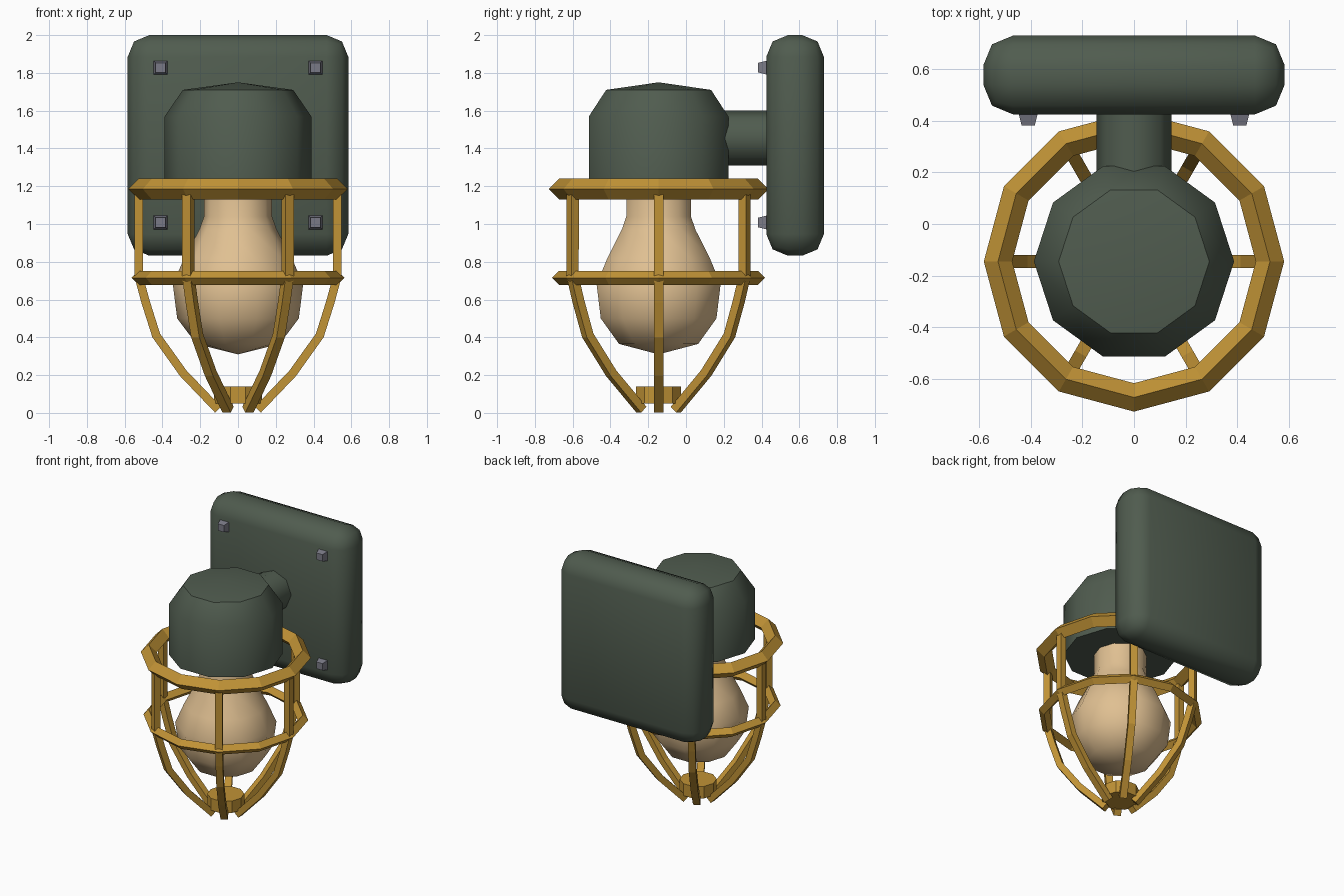
import bpy, bmesh, math
from mathutils import Vector, Matrix

if "Cube" in bpy.data.objects:
    bpy.data.objects.remove(bpy.data.objects["Cube"])

CY = -0.145  # y of the lamp axis


def material(name, rgb):
    m = bpy.data.materials.new(name)
    m.diffuse_color = [(c / 255 / 12.92 if c < 11 else ((c / 255 + 0.055) / 1.055) ** 2.4) for c in rgb] + [1]
    m.use_nodes = True
    m.node_tree.nodes["Principled BSDF"].inputs["Base Color"].default_value = m.diffuse_color
    return m


GREEN = material("dark green paint", (80, 92, 79))
GOLD = material("brass", (193, 147, 54))
GLASS = material("warm glass", (224, 192, 146))
STEEL = material("bolt steel", (122, 122, 134))


def finish(bm, name, mat, smooth=None):
    bmesh.ops.recalc_face_normals(bm, faces=bm.faces)
    me = bpy.data.meshes.new(name)
    bm.to_mesh(me)
    bm.free()
    me.materials.append(mat)
    ob = bpy.data.objects.new(name, me)
    bpy.context.collection.objects.link(ob)
    if smooth:
        bpy.ops.object.select_all(action='DESELECT')
        ob.select_set(True)
        bpy.context.view_layer.objects.active = ob
        bpy.ops.object.shade_smooth_by_angle(angle=math.radians(smooth))
    return ob


def lathe(name, profile, sides, mat, smooth=None, closed=False):
    """Revolve (radius, z) points about the lamp axis; r = 0 makes a pole."""
    bm = bmesh.new()
    rows = []
    for r, z in profile:
        n = sides if r > 0 else 1
        rows.append([bm.verts.new((r * math.cos(2 * math.pi * i / sides),
                                   CY + r * math.sin(2 * math.pi * i / sides), z)) for i in range(n)])
    pairs = list(zip(rows, rows[1:])) + ([(rows[-1], rows[0])] if closed else [])
    for a, b in pairs:
        for i in range(sides):
            j = (i + 1) % sides
            loop = [a[i % len(a)], a[j % len(a)], b[j % len(b)], b[i % len(b)]]
            bm.faces.new(list(dict.fromkeys(loop)))
    return finish(bm, name, mat, smooth)


def cage_bar(name, path, angle, wide, thick):
    """Sweep a rectangle along a (radius, z) path, then turn it about the axis."""
    bm = bmesh.new()
    pts = [Vector(p) for p in path]
    rows = []
    for i, p in enumerate(pts):
        a = (p - pts[i - 1]).normalized() if i else None
        b = (pts[i + 1] - p).normalized() if i < len(pts) - 1 else None
        t = ((a or b) + (b or a)).normalized()
        n = Vector((-t.y, t.x)) * thick / 2
        rows.append([bm.verts.new((p.x + s * n.x, w * wide / 2, p.y + s * n.y))
                     for s, w in ((1, 1), (1, -1), (-1, -1), (-1, 1))])
    for a, b in zip(rows, rows[1:]):
        for i in range(4):
            bm.faces.new((a[i], a[(i + 1) % 4], b[(i + 1) % 4], b[i]))
    bm.faces.new(rows[0])
    bm.faces.new(rows[-1])
    bm.transform(Matrix.Translation((0, CY, 0)) @ Matrix.Rotation(angle, 4, 'Z'))
    return finish(bm, name, GOLD)


# wall plate with rounded edges
bm = bmesh.new()
bmesh.ops.create_cube(bm, size=1)
bm.transform(Matrix.Translation((0, 0.5775, 1.416)) @ Matrix.Diagonal((1.168, 0.305, 1.168, 1)))
bmesh.ops.bevel(bm, geom=bm.edges[:], offset=0.115, segments=2, profile=0.5, affect='EDGES')
finish(bm, "wall_plate", GREEN, 50)

# arm joining plate and housing
bm = bmesh.new()
bmesh.ops.create_cone(bm, cap_ends=True, segments=8, radius1=0.146, radius2=0.146, depth=0.5)
bm.transform(Matrix.Translation((0, 0.23, 1.455)) @ Matrix.Rotation(math.pi / 2, 4, 'X'))
finish(bm, "arm", GREEN, 46)

# lamp housing and bulb
lathe("housing", [(0, 1.19), (0.388, 1.19), (0.388, 1.57), (0.292, 1.71), (0, 1.75)], 10, GREEN, 40)
lathe("bulb", [(0, 1.25), (0.18, 1.25), (0.18, 1.04), (0.205, 0.97), (0.285, 0.82), (0.345, 0.68),
               (0.322, 0.5), (0.22, 0.365), (0, 0.31)], 10, GLASS, 40)

# cage rings with diamond section
for name, r, z, w in (("upper_ring", 0.527, 1.185, 0.055), ("lower_ring", 0.527, 0.715, 0.037)):
    lathe(name, [(r + w, z), (r, z + w), (r - w, z), (r, z - w)], 12, GOLD, closed=True)

# cage bars and the hub below
path = [(0.525, 1.185), (0.525, 0.72), (0.49, 0.59), (0.433, 0.41), (0.29, 0.21), (0.105, 0.017)]
for i in range(6):
    cage_bar(f"cage_bar_{i + 1}", path, i * math.pi / 3, 0.05, 0.045)
lathe("cage_hub", [(0, 0.05), (0.126, 0.05), (0.126, 0.14), (0, 0.14)], 10, GOLD)

# four tapered bolts
for x in (-0.41, 0.41):
    for z in (1.008, 1.828):
        bm = bmesh.new()
        bmesh.ops.create_cone(bm, cap_ends=True, segments=4, radius1=0.057, radius2=0.036, depth=0.06)
        bm.transform(Matrix.Translation((x, 0.412, z)) @ Matrix.Rotation(math.pi / 2, 4, 'X')
                     @ Matrix.Rotation(math.pi / 4, 4, 'Z'))
        finish(bm, "bolt", STEEL)
